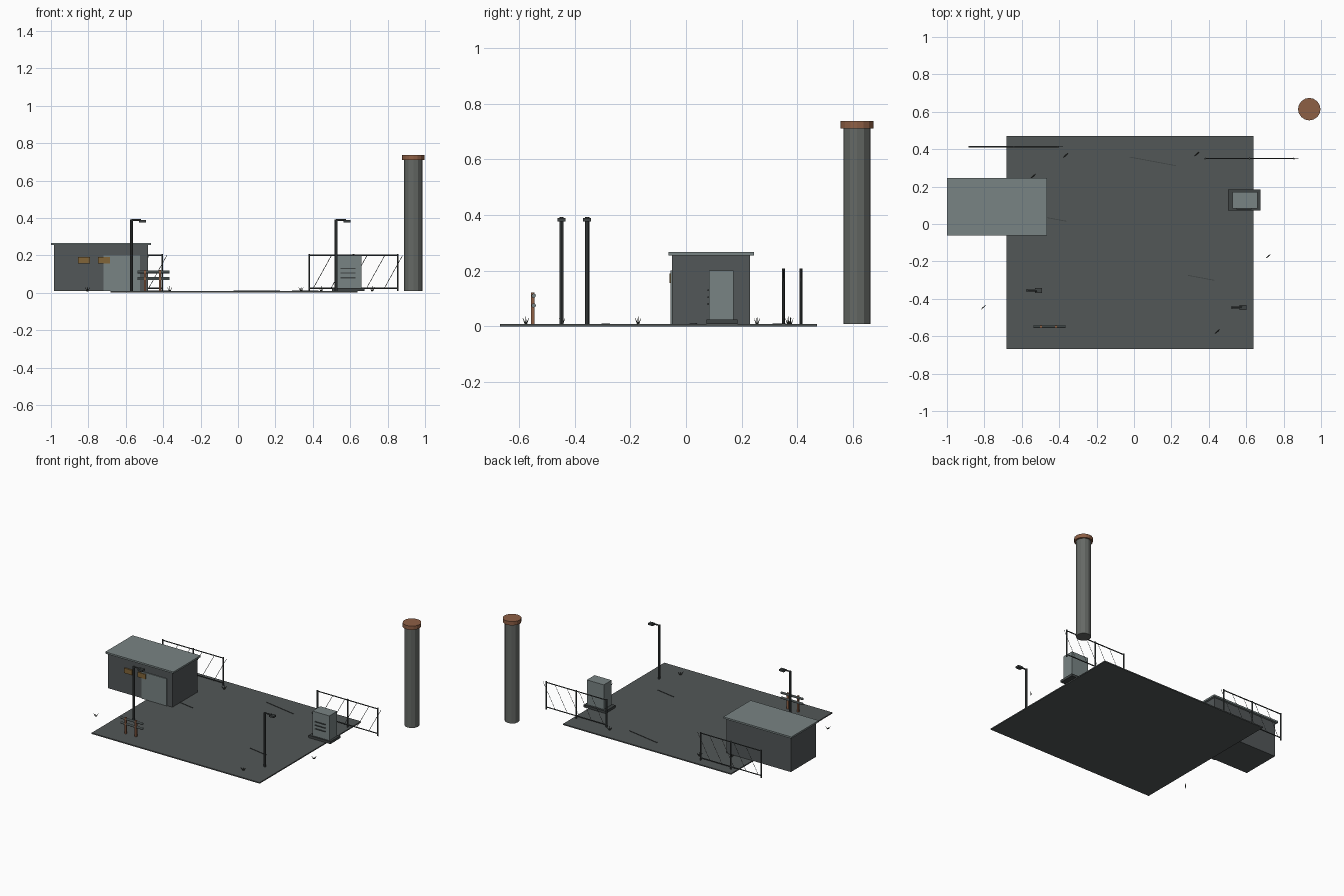
import bpy, math
from mathutils import Vector

if "Cube" in bpy.data.objects:
    bpy.data.objects.remove(bpy.data.objects["Cube"])

G = 0.008  # top of the yard slab


def mat(name, r, g, b):
    m = bpy.data.materials.new(name)
    m.diffuse_color = (r, g, b, 1)
    m.use_nodes = True
    m.node_tree.nodes["Principled BSDF"].inputs["Base Color"].default_value = m.diffuse_color
    return m


ASPHALT = mat("asphalt", 0.085, 0.095, 0.095)
WALL = mat("wall_grey", 0.085, 0.095, 0.098)
PALE = mat("pale_metal", 0.19, 0.23, 0.23)
STEEL = mat("dark_steel", 0.05, 0.058, 0.058)
CONCRETE = mat("chimney_grey", 0.13, 0.14, 0.13)
RUST = mat("rust", 0.27, 0.115, 0.06)
AMBER = mat("amber", 0.22, 0.13, 0.04)
GRASS = mat("dry_grass", 0.04, 0.045, 0.035)


def box(name, x0, x1, y0, y1, z0, z1, m):
    bpy.ops.mesh.primitive_cube_add(size=1, location=((x0 + x1) / 2, (y0 + y1) / 2, (z0 + z1) / 2))
    o = bpy.context.object
    o.name = name
    o.scale = (x1 - x0, y1 - y0, z1 - z0)
    o.data.materials.append(m)
    return o


def rod(name, a, b, r, m, sides=8, r2=None):
    a, b = Vector(a), Vector(b)
    d = b - a
    bpy.ops.mesh.primitive_cone_add(vertices=sides, radius1=r, radius2=r if r2 is None else r2,
                                    depth=d.length, location=(a + b) / 2)
    o = bpy.context.object
    o.name = name
    o.rotation_euler = d.to_track_quat('Z', 'Y').to_euler()
    o.data.materials.append(m)
    return o


# Yard slab and surface cracks
box("yard_slab", -0.683, 0.638, -0.668, 0.47, 0, G, ASPHALT)
for i, (cx, cy, l) in enumerate([(0.1, 0.335, 0.25), (-0.46, 0.033, 0.2), (0.36, -0.288, 0.145)]):
    c = box("crack_%d" % i, cx - l / 2, cx + l / 2, cy - 0.002, cy + 0.002, G, G + 0.003, STEEL)
    c.rotation_euler.z = math.radians(-10.5)

# Guard hut
box("hut_walls", -0.985, -0.48, -0.05, 0.23, G, 0.255, WALL)
box("hut_roof", -1.0, -0.465, -0.062, 0.245, 0.255, 0.267, PALE)
box("hut_door", -0.72, -0.523, -0.056, -0.048, G, 0.2, PALE)
for i, x in enumerate((-0.855, -0.748)):
    box("hut_window_%d" % i, x, x + 0.063, -0.06, -0.05, 0.155, 0.19, AMBER)

# Chimney
rod("chimney_stack", (0.937, 0.614, G), (0.937, 0.614, 0.715), 0.049, CONCRETE, 12)
rod("chimney_cap", (0.937, 0.614, 0.71), (0.937, 0.614, 0.737), 0.06, RUST, 16)

# Electrical cabinet with louvres
box("cabinet_base", 0.503, 0.675, 0.073, 0.185, G, 0.025, STEEL)
box("cabinet_body", 0.527, 0.66, 0.083, 0.17, 0.025, 0.2, PALE)
for i, z in enumerate((0.08, 0.105, 0.13)):
    box("cabinet_louvre_%d" % i, 0.548, 0.628, 0.077, 0.084, z - 0.003, z + 0.003, STEEL)

# Street lamps
for i, (x, y) in enumerate([(-0.57, -0.355), (0.525, -0.447)]):
    rod("lamp_pole_%d" % i, (x, y, G), (x, y, 0.392), 0.008, STEEL)
    rod("lamp_arm_%d" % i, (x, y, 0.388), (x + 0.052, y, 0.388), 0.005, STEEL)
    box("lamp_head_%d" % i, x + 0.04, x + 0.077, y - 0.014, y + 0.014, 0.376, 0.389, STEEL)

# Pipe barrier
for i, x in enumerate((-0.497, -0.417)):
    box("barrier_post_%d" % i, x - 0.006, x + 0.006, -0.556, -0.544, G, 0.122, RUST)
for i, z in enumerate((0.075, 0.11)):
    rod("barrier_rail_%d" % i, (-0.537, -0.547, z), (-0.365, -0.547, z), 0.008, PALE)

# Fences with slanted wires
for n, (x, y) in enumerate([(-0.88, 0.413), (0.38, 0.35)]):
    for i in range(3):
        px = x + 0.2375 * i
        rod("fence_post_%d_%d" % (n, i), (px, y, G), (px, y, 0.207), 0.005, STEEL, 6)
    for i, z in enumerate((0.025, 0.2)):
        rod("fence_rail_%d_%d" % (n, i), (x, y, z), (x + 0.475, y, z), 0.004, STEEL, 6)
    for i in range(5):
        wx = x + 0.02 + 0.095 * i
        rod("fence_wire_%d_%d" % (n, i), (wx, y, 0.02), (wx + 0.1, y, 0.2), 0.0015, STEEL, 4)

# Weed tufts of three blades
for n, (x, y) in enumerate([(-0.365, 0.367), (-0.54, 0.255), (0.337, 0.375),
                            (0.718, -0.172), (-0.805, -0.445), (0.445, -0.575)]):
    for i in (-1, 0, 1):
        rod("weed_blade_%d_%d" % (n, i), (x + 0.002 * i, y + 0.002 * i, G),
            (x + 0.013 * i, y + 0.011 * i, 0.036 if i == 0 else 0.03), 0.003, GRASS, 4, 0.0005)
